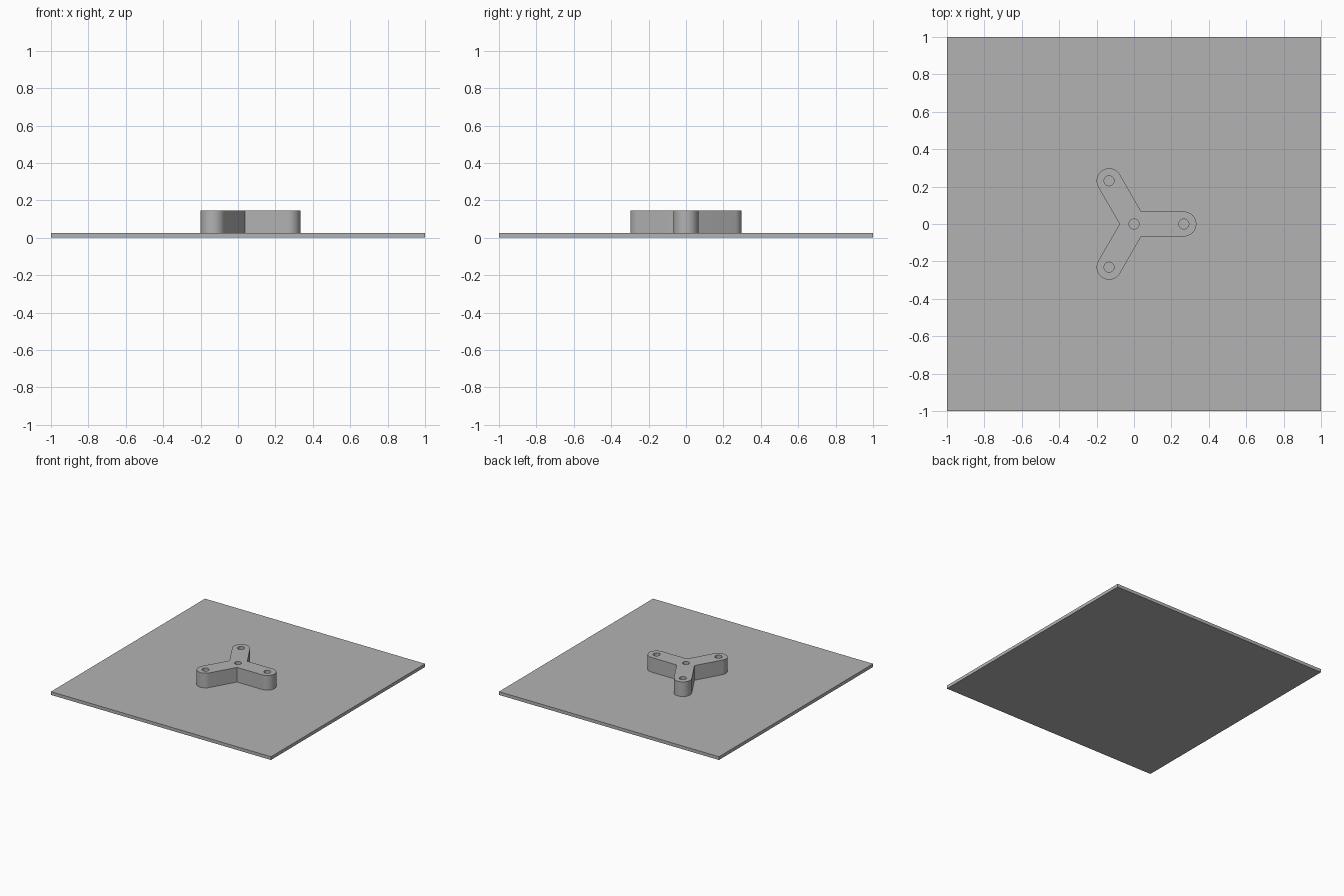
import bpy, bmesh
from math import sin, cos, pi, radians

cube = bpy.data.objects.get("Cube")
if cube:
    bpy.data.objects.remove(cube)

PLATE_H = 0.0267      # base plate thickness
TOP = 0.147           # top of the bracket
ARM_R = 0.0667        # half width of an arm
ARM_L = 0.2667        # centre to arm hole
HOLE_R = 0.0267
ANGLES = [radians(a) for a in (0, 120, 240)]

grey = bpy.data.materials.new("light grey")
grey.use_nodes = True
colour = (0.45, 0.45, 0.45, 1)
grey.diffuse_color = colour
grey.node_tree.nodes["Principled BSDF"].inputs["Base Color"].default_value = colour


def prism(name, outline, z0, z1):
    """Extrude a flat outline between two heights."""
    bm = bmesh.new()
    face = bm.faces.new([bm.verts.new((x, y, z0)) for x, y in outline])
    top = bmesh.ops.extrude_face_region(bm, geom=[face], use_keep_orig=True)
    verts = [v for v in top["geom"] if isinstance(v, bmesh.types.BMVert)]
    bmesh.ops.translate(bm, verts=verts, vec=(0, 0, z1 - z0))
    bmesh.ops.recalc_face_normals(bm, faces=bm.faces)
    mesh = bpy.data.meshes.new(name)
    bm.to_mesh(mesh)
    bm.free()
    mesh.materials.append(grey)
    obj = bpy.data.objects.new(name, mesh)
    bpy.context.collection.objects.link(obj)
    return obj


def arc(cx, cy, r, start, sweep, steps):
    return [(cx + r * cos(start + sweep * i / steps),
             cy + r * sin(start + sweep * i / steps)) for i in range(steps + 1)]


# Base plate
prism("base_plate", [(-1, -1), (1, -1), (1, 1), (-1, 1)], 0, PLATE_H)

# Three-armed bracket: a rounded tip per arm, then the notch to the next arm
outline = []
for a in ANGLES:
    outline += arc(ARM_L * cos(a), ARM_L * sin(a), ARM_R, a - pi / 2, pi, 24)
    notch = ARM_R / sin(pi / 3)
    outline.append((notch * cos(a + pi / 3), notch * sin(a + pi / 3)))
bracket = prism("bracket", outline, PLATE_H, TOP)

# Round holes in the middle and at each arm tip
centres = [(0, 0)] + [(ARM_L * cos(a), ARM_L * sin(a)) for a in ANGLES]
bpy.context.view_layer.objects.active = bracket
for x, y in centres:
    circle = arc(x, y, HOLE_R, 0, 2 * pi, 32)[:-1]
    cutter = prism("hole_cutter", circle, 0, TOP + 0.05)
    cutter.hide_render = True
    cut = bracket.modifiers.new("hole", 'BOOLEAN')
    cut.operation = 'DIFFERENCE'
    cut.solver = 'EXACT'
    cut.object = cutter
    bpy.ops.object.modifier_apply(modifier=cut.name)
    bpy.data.objects.remove(cutter)

# Smooth round walls, sharp edges
bpy.ops.object.select_all(action='DESELECT')
bracket.select_set(True)
bpy.ops.object.shade_smooth_by_angle(angle=radians(30))
